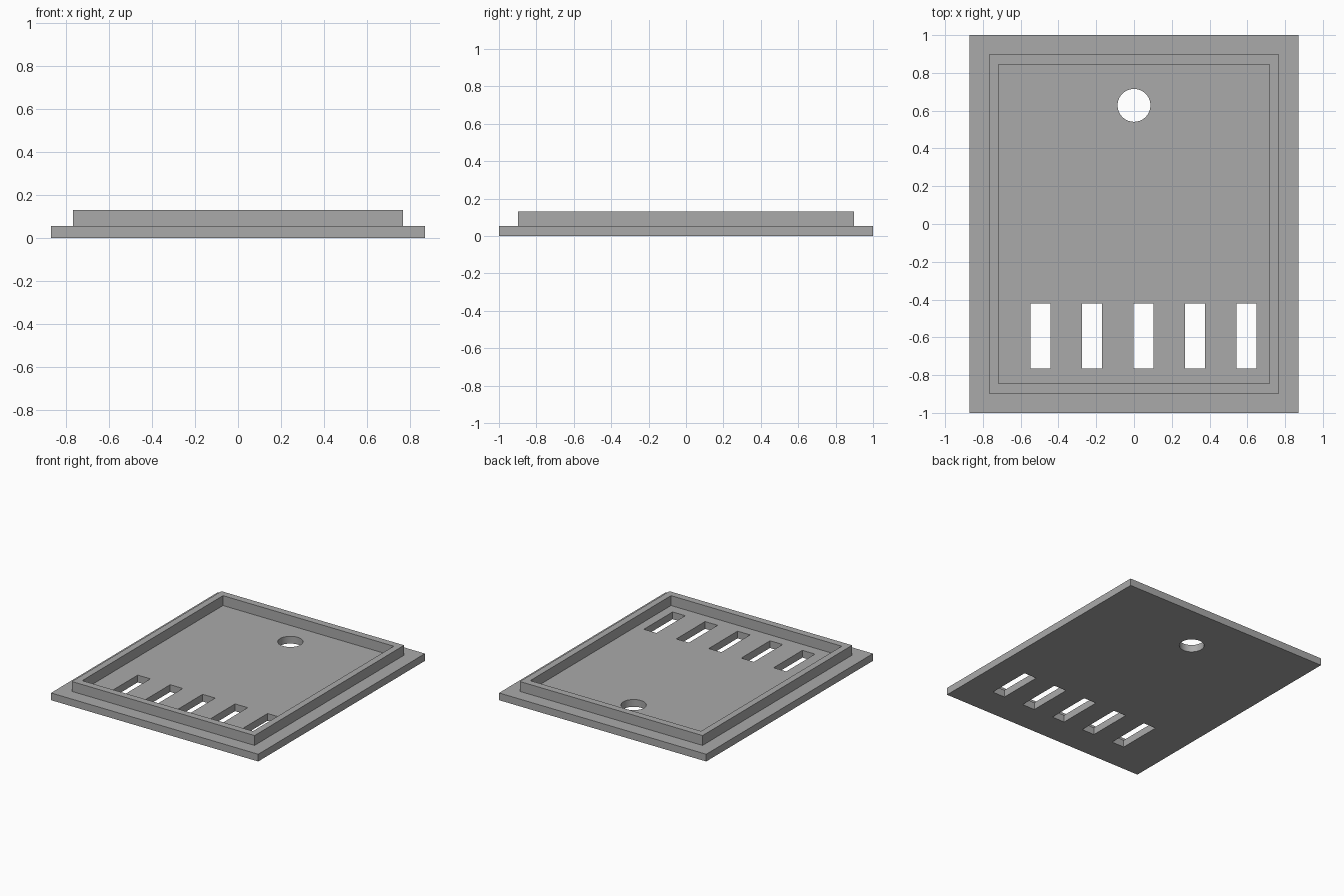
import bpy

if "Cube" in bpy.data.objects:
    bpy.data.objects.remove(bpy.data.objects["Cube"], do_unlink=True)

PLATE_TOP, RIM_TOP = 0.055, 0.13

grey = bpy.data.materials.new("plain_grey")
grey.use_nodes = True
grey.diffuse_color = (0.4, 0.4, 0.4, 1)
grey.node_tree.nodes["Principled BSDF"].inputs["Base Color"].default_value = (0.4, 0.4, 0.4, 1)


def box(name, x, y, z):
    """Box spanning the (low, high) pairs x, y and z."""
    spans = (x, y, z)
    bpy.ops.mesh.primitive_cube_add(size=1, location=[(a + b) / 2 for a, b in spans])
    ob = bpy.context.object
    ob.name = name
    ob.scale = [b - a for a, b in spans]
    bpy.ops.object.transform_apply(location=True, rotation=False, scale=True)
    ob.data.materials.append(grey)
    return ob


def cut(target, cutter):
    mod = target.modifiers.new("cut", "BOOLEAN")
    mod.operation = "DIFFERENCE"
    mod.solver = "EXACT"
    mod.object = cutter
    bpy.context.view_layer.objects.active = target
    bpy.ops.object.modifier_apply(modifier=mod.name)
    bpy.data.objects.remove(cutter, do_unlink=True)


# Base plate
plate = box("base_plate", (-0.87, 0.87), (-1, 1), (0, PLATE_TOP))

# Row of five slots through the plate, slightly off centre
for i in range(5):
    left = -0.548 + i * 0.2725
    cut(plate, box("slot_cutter", (left, left + 0.106), (-0.765, -0.42), (-0.1, 0.2)))

# Round hole near the back
bpy.ops.mesh.primitive_cylinder_add(vertices=64, radius=0.087, depth=0.4, location=(0, 0.628, 0))
hole = bpy.context.object
hole.data.materials.append(grey)
cut(plate, hole)
bpy.ops.object.select_all(action="DESELECT")
plate.select_set(True)
bpy.context.view_layer.objects.active = plate
bpy.ops.object.shade_smooth_by_angle()

# Raised rectangular rim
rim = box("raised_rim", (-0.767, 0.767), (-0.897, 0.897), (PLATE_TOP, RIM_TOP))
cut(rim, box("rim_cutter", (-0.717, 0.717), (-0.844, 0.844), (-0.1, 0.3)))
